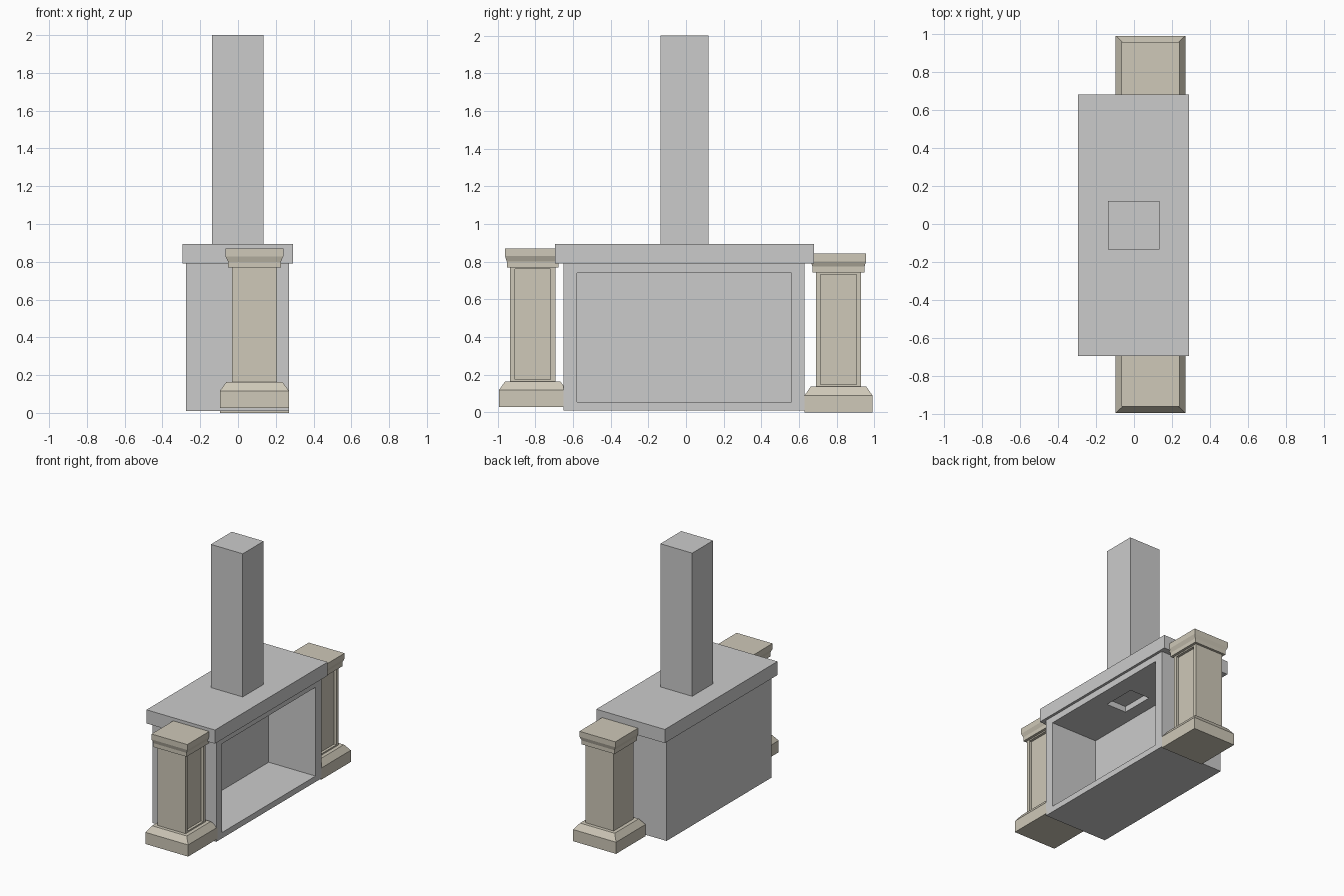
import bpy, bmesh
from mathutils import Vector

if "Cube" in bpy.data.objects:
    bpy.data.objects.remove(bpy.data.objects["Cube"])

stone = bpy.data.materials.new("tan_stone")
stone.diffuse_color = (0.62, 0.58, 0.48, 1)
stone.use_nodes = True
stone.node_tree.nodes["Principled BSDF"].inputs["Base Color"].default_value = stone.diffuse_color


def finish(bm, name, mat=None):
    bmesh.ops.recalc_face_normals(bm, faces=bm.faces)
    me = bpy.data.meshes.new(name)
    bm.to_mesh(me)
    bm.free()
    ob = bpy.data.objects.new(name, me)
    bpy.context.collection.objects.link(ob)
    if mat:
        me.materials.append(mat)
    return ob


def loft(rings, cx, cy):
    """Rectangular rings (half_x, half_y, z) stacked into a closed solid."""
    bm = bmesh.new()
    loops = [[bm.verts.new((cx + sx * hx, cy + sy * hy, z))
              for sx, sy in ((-1, -1), (1, -1), (1, 1), (-1, 1))] for hx, hy, z in rings]
    for a, b in zip(loops, loops[1:]):
        for i in range(4):
            j = (i + 1) % 4
            bm.faces.new((a[i], a[j], b[j], b[i]))
    bm.faces.new(loops[0][::-1])
    bm.faces.new(loops[-1])
    bm.normal_update()
    return bm


def box(lo, hi):
    lo, hi = Vector(lo), Vector(hi)
    c, h = (lo + hi) / 2, (hi - lo) / 2
    return loft([(h.x, h.y, lo.z), (h.x, h.y, hi.z)], c.x, c.y)


def recess(bm, face, spans, axis, floor):
    """Cut a rectangular pocket; spans maps axis to (low, high), floor is its depth position."""
    for step in range(2):
        bmesh.ops.inset_individual(bm, faces=[face], thickness=0.002)
        mid = face.calc_center_median()
        for v in face.verts:
            for k, (lo, hi) in spans.items():
                v.co[k] = lo if v.co[k] < mid[k] else hi
            if step:
                v.co[axis] = floor
        bm.normal_update()


def facing(bm, axis, sign):
    return [f for f in bm.faces if f.normal[axis] * sign > 0.9]


# Firebox with the opening on +x and a shallow flue hole in its ceiling
bm = box((-0.275, -0.65, 0.01), (0.27, 0.63, 0.79))
recess(bm, facing(bm, 0, 1)[0], {1: (-0.58, 0.56), 2: (0.055, 0.74)}, 0, -0.13)
ceiling = max(facing(bm, 2, -1), key=lambda f: f.calc_center_median().z)
recess(bm, ceiling, {0: (-0.03, 0.14), 1: (-0.13, 0.13)}, 2, 0.785)
finish(bm, "firebox")

# Mantel slab and chimney
finish(box((-0.295, -0.695, 0.79), (0.29, 0.68, 0.895)), "mantel_slab")
finish(box((-0.137, -0.135, 0.895), (0.135, 0.12, 2.0)), "chimney")

# Two pillars, one set slightly higher
cx = 0.087
for side, cy, z in (("left", -0.814, 0.027), ("right", 0.81, 0.0)):
    # Plinth with sloped shoulder
    finish(loft([(0.183, 0.18, z), (0.183, 0.18, z + 0.09), (0.148, 0.147, z + 0.137)],
                cx, cy), side + "_pillar_base", stone)
    # Shaft with a sunken panel on +x
    bm = loft([(0.12, 0.12, z + 0.13), (0.12, 0.12, z + 0.75)], cx, cy)
    recess(bm, facing(bm, 0, 1)[0],
           {1: (cy - 0.095, cy + 0.095), 2: (z + 0.148, z + 0.733)}, 0, cx + 0.1)
    finish(bm, side + "_pillar_shaft", stone)
    # Stepped cap
    finish(loft([(0.14, 0.138, z + 0.743), (0.14, 0.138, z + 0.773),
                 (0.153, 0.147, z + 0.802), (0.153, 0.147, z + 0.844)],
                cx, cy), side + "_pillar_cap", stone)
